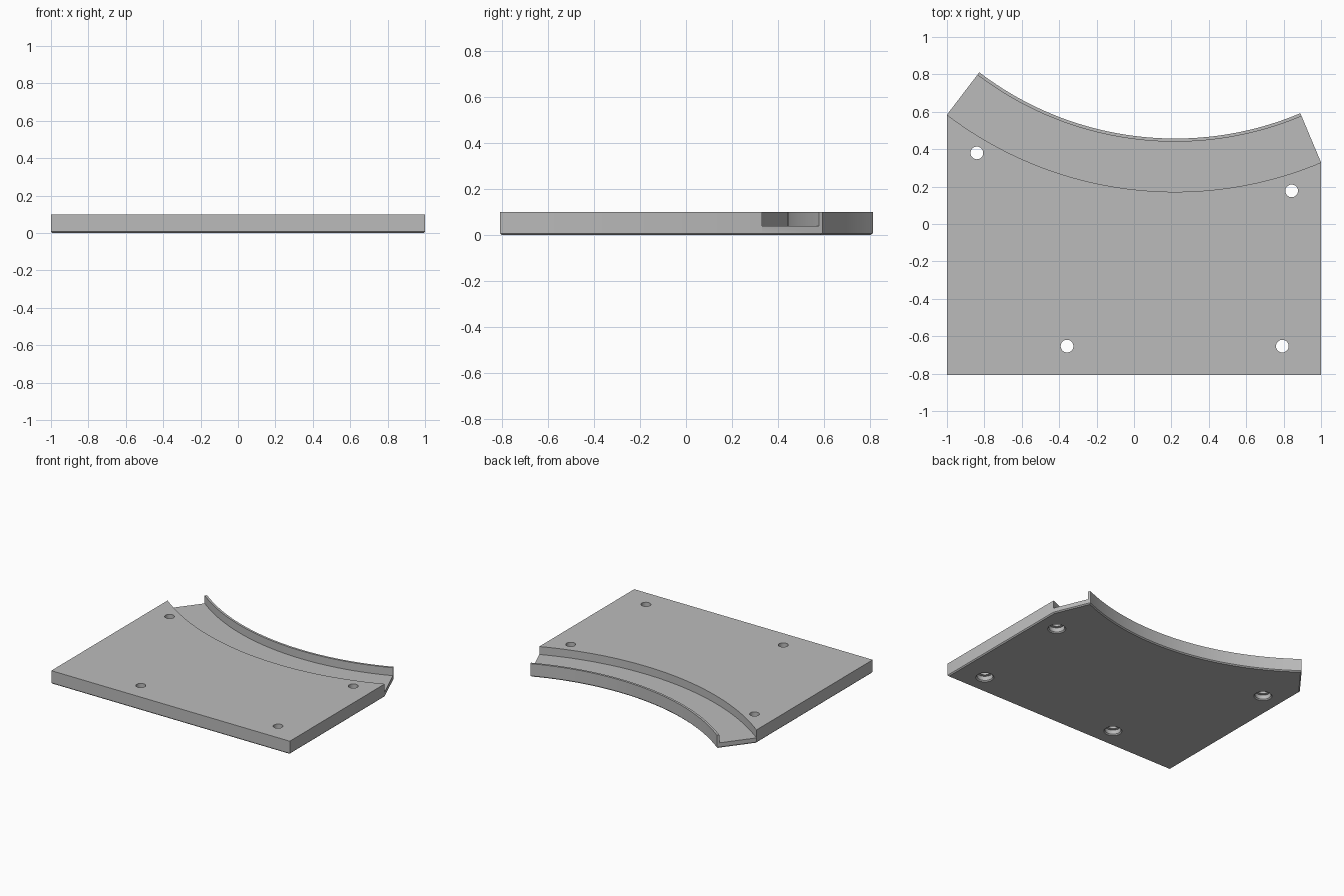
import bpy, bmesh, math

if "Cube" in bpy.data.objects:
    bpy.data.objects.remove(bpy.data.objects["Cube"])

CX, CY = 0.22, 2.183                  # centre of the curved edge
R_EDGE, R_LIP, R_GROOVE = 1.726, 1.743, 2.011
TOP, FLOOR, CHAMFER = 0.10, 0.04, 0.008
BACK = -0.808                         # straight front edge in y

grey = bpy.data.materials.new("plain grey")
grey.diffuse_color = (0.5, 0.5, 0.5, 1)
grey.use_nodes = True
grey.node_tree.nodes["Principled BSDF"].inputs["Base Color"].default_value = grey.diffuse_color


def arc(r, a0, a1, n=64):
    return [(CX + r * math.cos(a0 + (a1 - a0) * i / n),
             CY + r * math.sin(a0 + (a1 - a0) * i / n)) for i in range(n + 1)]


def prism(name, outline, z0, z1, chamfer=0):
    bm = bmesh.new()
    face = bm.faces.new([bm.verts.new((x, y, z0)) for x, y in outline])
    side = bmesh.ops.extrude_face_region(bm, geom=[face])["geom"]
    for v in side:
        if isinstance(v, bmesh.types.BMVert):
            v.co.z = z1
    bmesh.ops.recalc_face_normals(bm, faces=bm.faces[:])
    if chamfer:
        low = [e for e in bm.edges if all(v.co.z < z0 + 1e-5 for v in e.verts)]
        bmesh.ops.bevel(bm, geom=low, offset=chamfer, segments=1, affect='EDGES')
    return to_object(name, bm)


def to_object(name, bm):
    me = bpy.data.meshes.new(name)
    bm.to_mesh(me)
    bm.free()
    me.materials.append(grey)
    ob = bpy.data.objects.new(name, me)
    bpy.context.collection.objects.link(ob)
    return ob


def lathe(name, x, y, profile, n=32):
    # closed turned solid from (radius, height) pairs
    bm = bmesh.new()
    rings = [[bm.verts.new((x + r * math.cos(2 * math.pi * i / n),
                            y + r * math.sin(2 * math.pi * i / n), z)) for i in range(n)]
             for r, z in profile]
    for a, b in zip(rings, rings[1:]):
        for i in range(n):
            j = (i + 1) % n
            bm.faces.new((a[i], a[j], b[j], b[i]))
    bm.faces.new(rings[0][::-1])
    bm.faces.new(rings[-1])
    bmesh.ops.recalc_face_normals(bm, faces=bm.faces[:])
    return to_object(name, bm)


# Plate with radial ends where the channel meets the sides
a_right = -math.acos((1 - CX) / R_GROOVE)
a_left = -math.acos((-1 - CX) / R_GROOVE)
y_right = CY + R_GROOVE * math.sin(a_right)
y_left = CY + R_GROOVE * math.sin(a_left)
outline = [(-1, BACK), (1, BACK), (1, y_right)] + arc(R_EDGE, a_right, a_left) + [(-1, y_left)]
plate = prism("plate", outline, 0, TOP, CHAMFER)

# Curved channel behind the thin lip
cutters = [prism("channel_cutter",
                 arc(R_LIP, a_left - 0.1, a_right + 0.1, 80)
                 + arc(R_GROOVE, a_right + 0.1, a_left - 0.1, 80), FLOOR, 0.2)]

# Screw holes, counterbored from below with a small chamfer
for i, (x, y) in enumerate([(-0.84, 0.38), (0.843, 0.177), (-0.358, -0.653), (0.793, -0.653)]):
    cutters.append(lathe("screw_hole_cutter_%d" % (i + 1), x, y,
                         [(0.073, -0.01), (0.055, 0.008), (0.055, 0.04),
                          (0.034, 0.04), (0.034, 0.15)]))

for c in cutters:
    mod = plate.modifiers.new(c.name, 'BOOLEAN')
    mod.operation, mod.solver, mod.object = 'DIFFERENCE', 'EXACT', c

# Bake the cuts and remove the cutters
bpy.context.view_layer.update()
baked = bpy.data.meshes.new_from_object(plate.evaluated_get(bpy.context.evaluated_depsgraph_get()))
plate.modifiers.clear()
plate.data = baked
for c in cutters:
    bpy.data.objects.remove(c)

bpy.context.view_layer.objects.active = plate
plate.select_set(True)
bpy.ops.object.shade_smooth_by_angle(angle=math.radians(25))
